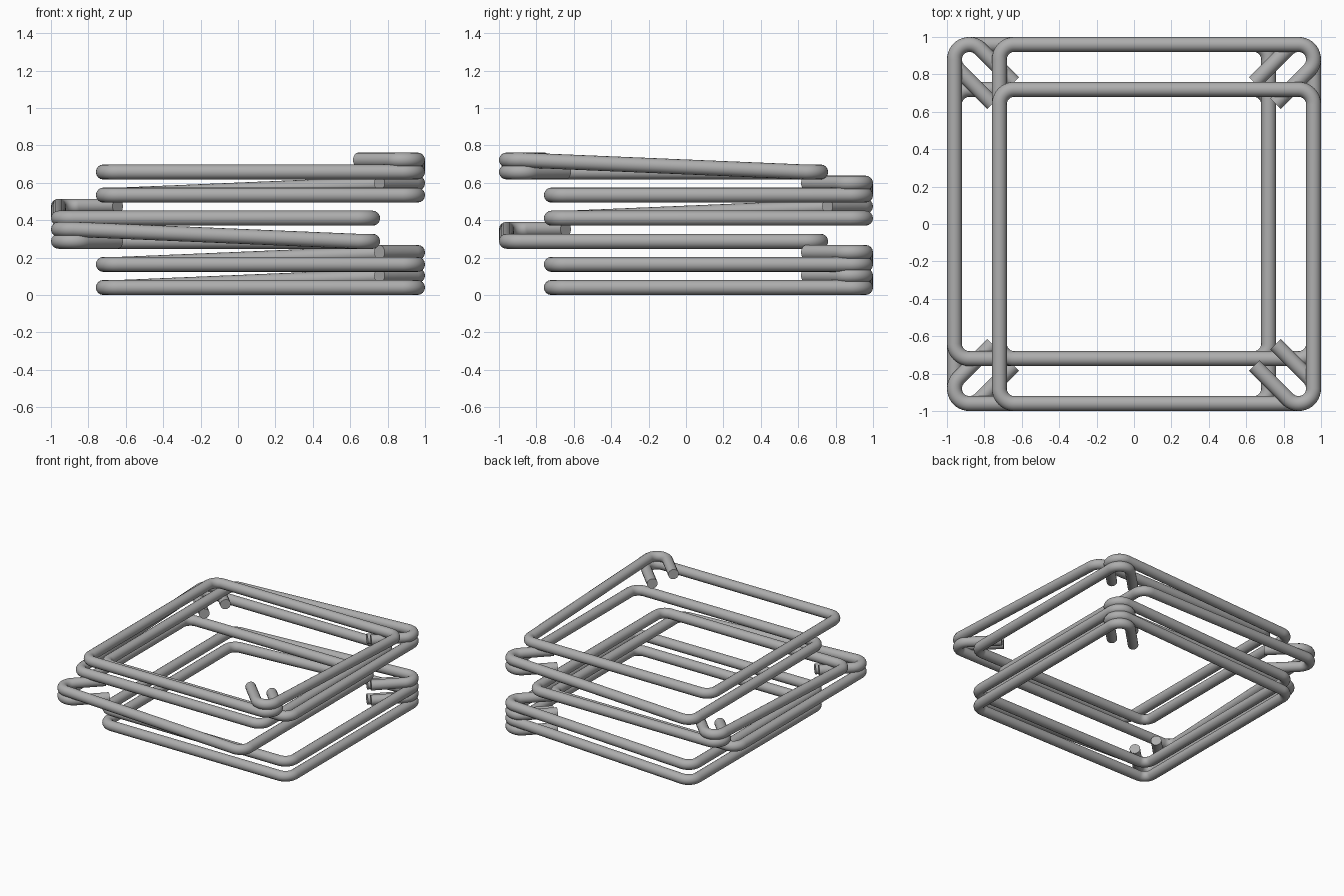
import bpy
from math import cos, sin, radians, pi

cube = bpy.data.objects.get("Cube")
if cube:
    bpy.data.objects.remove(cube, do_unlink=True)

ROD = 0.04       # rod radius
BEND = 0.08      # centreline bend radius
LOW, HIGH = -0.64, 0.88   # bend centres
TAIL = 0.255     # straight hook length
RISE = 0.064     # lift of the closing side
STEP = 0.1235    # height between ties

steel = bpy.data.materials.new("grey_steel")
steel.use_nodes = True
colour = (0.42, 0.42, 0.42, 1)
steel.diffuse_color = colour
steel.node_tree.nodes["Principled BSDF"].inputs["Base Color"].default_value = colour


def arc(cx, cy, start, end, z):
    """Points of one bend in the rod."""
    n = abs(end - start) // 9
    angles = [radians(start + (end - start) * i / n) for i in range(n + 1)]
    return [(cx + BEND * cos(a), cy + BEND * sin(a), z) for a in angles]


def tail(point):
    """End of a hook, pointing into the loop."""
    d = TAIL * cos(pi / 4)
    return (point[0] - d, point[1] - d, point[2])


# Centreline: lower hook, three corners, rising side, upper hook
path = arc(HIGH, HIGH, 135, 0, 0)
path.insert(0, tail(path[0]))
path += arc(HIGH, LOW, 0, -90, 0)
path += arc(LOW, LOW, -90, -180, 0)
path += arc(LOW, HIGH, 180, 90, 0)
path += arc(HIGH, HIGH, 90, -45, RISE)
path.append(tail(path[-1]))

# Sweep the rod and turn it into a mesh
curve = bpy.data.curves.new("tie_path", "CURVE")
curve.dimensions = "3D"
curve.bevel_depth = ROD
curve.bevel_resolution = 6
curve.use_fill_caps = True
spline = curve.splines.new("POLY")
spline.points.add(len(path) - 1)
for p, co in zip(spline.points, path):
    p.co = (*co, 1)
curve.materials.append(steel)
tie = bpy.data.objects.new("bent_tie_1", curve)
bpy.context.collection.objects.link(tie)
bpy.ops.object.select_all(action="DESELECT")
tie.select_set(True)
bpy.context.view_layer.objects.active = tie
bpy.ops.object.convert(target="MESH")
tie = bpy.context.view_layer.objects.active
bpy.ops.object.shade_smooth_by_angle(angle=radians(40))

# Stack of ties, each turned by quarter turns
for i, quarter in enumerate([0, 0, 2, 1, 0, 3]):
    ob = tie if i == 0 else tie.copy()
    if i:
        bpy.context.collection.objects.link(ob)
    ob.name = f"bent_tie_{i + 1}"
    ob.location.z = ROD + STEP * i
    ob.rotation_euler.z = quarter * pi / 2
